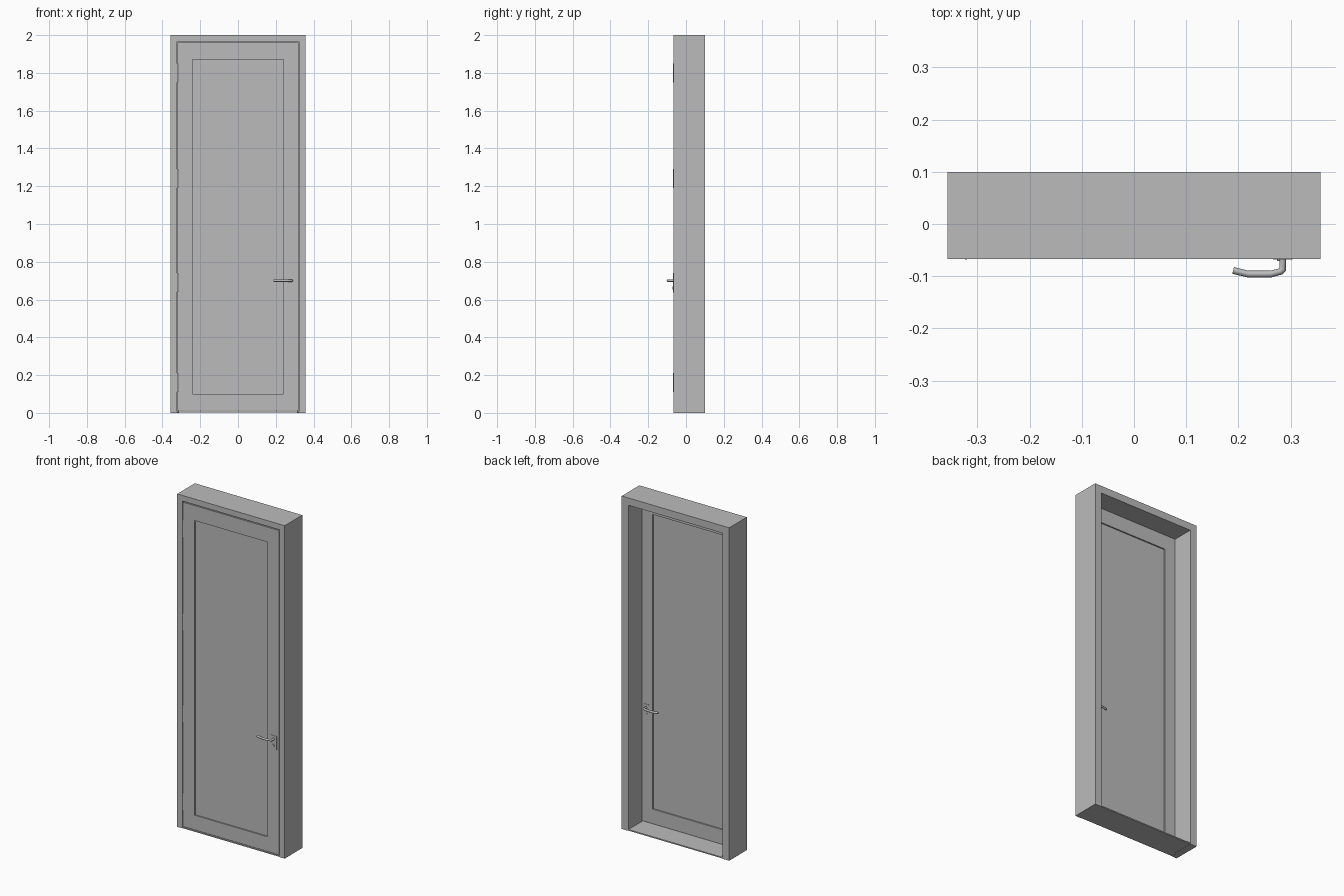
import bpy, bmesh
from mathutils import Vector

cube = bpy.data.objects.get("Cube")
if cube:
    bpy.data.objects.remove(cube, do_unlink=True)

grey = bpy.data.materials.new("neutral grey")
grey.use_nodes = True
grey.diffuse_color = (0.5, 0.5, 0.5, 1)
grey.node_tree.nodes["Principled BSDF"].inputs["Base Color"].default_value = (0.5, 0.5, 0.5, 1)

HALF_W, HEIGHT = 0.357, 2.0
FRONT, BACK = -0.067, 0.1
DOOR_FRONT, DOOR_BACK = -0.066, -0.03
DOOR_MID = (DOOR_FRONT + DOOR_BACK) / 2


def finish(name, bm):
    bmesh.ops.recalc_face_normals(bm, faces=bm.faces)
    mesh = bpy.data.meshes.new(name)
    bm.to_mesh(mesh)
    bm.free()
    obj = bpy.data.objects.new(name, mesh)
    bpy.context.collection.objects.link(obj)
    mesh.materials.append(grey)
    return obj


def box_mesh(low, high):
    bm = bmesh.new()
    bmesh.ops.create_cube(bm, size=1)
    for v in bm.verts:
        v.co = Vector([h if c > 0 else l for c, l, h in zip(v.co, low, high)])
    return bm


def cylinder(name, location, radius, depth, along_y=False):
    bpy.ops.mesh.primitive_cylinder_add(vertices=16, radius=radius, depth=depth, location=location,
                                        rotation=(1.5708 if along_y else 0, 0, 0))
    obj = bpy.context.object
    obj.name = name
    obj.data.materials.append(grey)
    bpy.ops.object.shade_smooth_by_angle()


# Frame: rebated section swept up, over and down
section = [(0, FRONT), (0.034, FRONT), (0.034, DOOR_BACK + 0.002),
           (0.044, DOOR_BACK + 0.002), (0.044, BACK), (0, BACK)]
bm = bmesh.new()
rings = []
for side, top in ((-1, False), (-1, True), (1, True), (1, False)):
    rings.append([bm.verts.new((side * (HALF_W - d), y, HEIGHT - d if top else 0))
                  for d, y in section])
for a, b in zip(rings, rings[1:]):
    for i in range(len(section)):
        j = (i + 1) % len(section)
        bm.faces.new((a[i], a[j], b[j], b[i]))
bm.faces.new(rings[0])
bm.faces.new(rings[-1])
finish("door_frame", bm)

# Sill between the jambs
finish("sill", box_mesh((-0.323, FRONT + 0.001, 0.001), (0.323, BACK - 0.001, 0.008)))

# Door leaf with a sunken panel on both faces
bm = box_mesh((-0.319, DOOR_FRONT, 0.012), (0.319, DOOR_BACK, 1.96))
bm.normal_update()
for direction in (-1, 1):
    face = max(bm.faces, key=lambda f: f.normal.y * direction)
    bmesh.ops.inset_region(bm, faces=[face], thickness=0.08)
    for v in face.verts:
        v.co.x = 0.242 if v.co.x > 0 else -0.242
        v.co.z = 1.87 if v.co.z > 1 else 0.1
    panel = bmesh.ops.extrude_discrete_faces(bm, faces=[face])["faces"][0]
    bmesh.ops.translate(bm, verts=panel.verts, vec=(0, -direction * 0.008, 0))
    bm.normal_update()
finish("door_leaf", bm)

# Hinges
for i, z in enumerate((0.16, 0.69, 1.24, 1.8)):
    cylinder(f"hinge_{i + 1}", (-0.322, FRONT + 0.004, z), 0.005, 0.1)

# Lever handle, plate and lock on each face
lever = [(0.285, 0), (0.285, 0.021), (0.281, 0.025), (0.262, 0.03), (0.219, 0.03), (0.19, 0.023)]
for label, direction in (("front", -1), ("back", 1)):
    surface = DOOR_FRONT if direction < 0 else DOOR_BACK
    ys = sorted((surface - direction * 0.002, surface + direction * 0.002))
    finish(label + "_handle_plate", box_mesh((0.266, ys[0], 0.637), (0.304, ys[1], 0.72)))
    cylinder(label + "_lock", (0.282, surface, 0.66), 0.008, 0.009, True)

    curve = bpy.data.curves.new(label + "_lever", "CURVE")
    curve.dimensions = "3D"
    curve.bevel_depth = 0.0065
    curve.bevel_resolution = 2
    curve.use_fill_caps = True
    spline = curve.splines.new("POLY")
    spline.points.add(len(lever) - 1)
    for point, (x, out) in zip(spline.points, lever):
        point.co = (x, surface + direction * out, 0.7, 1)
    curve.materials.append(grey)
    bpy.context.collection.objects.link(bpy.data.objects.new(label + "_lever", curve))
